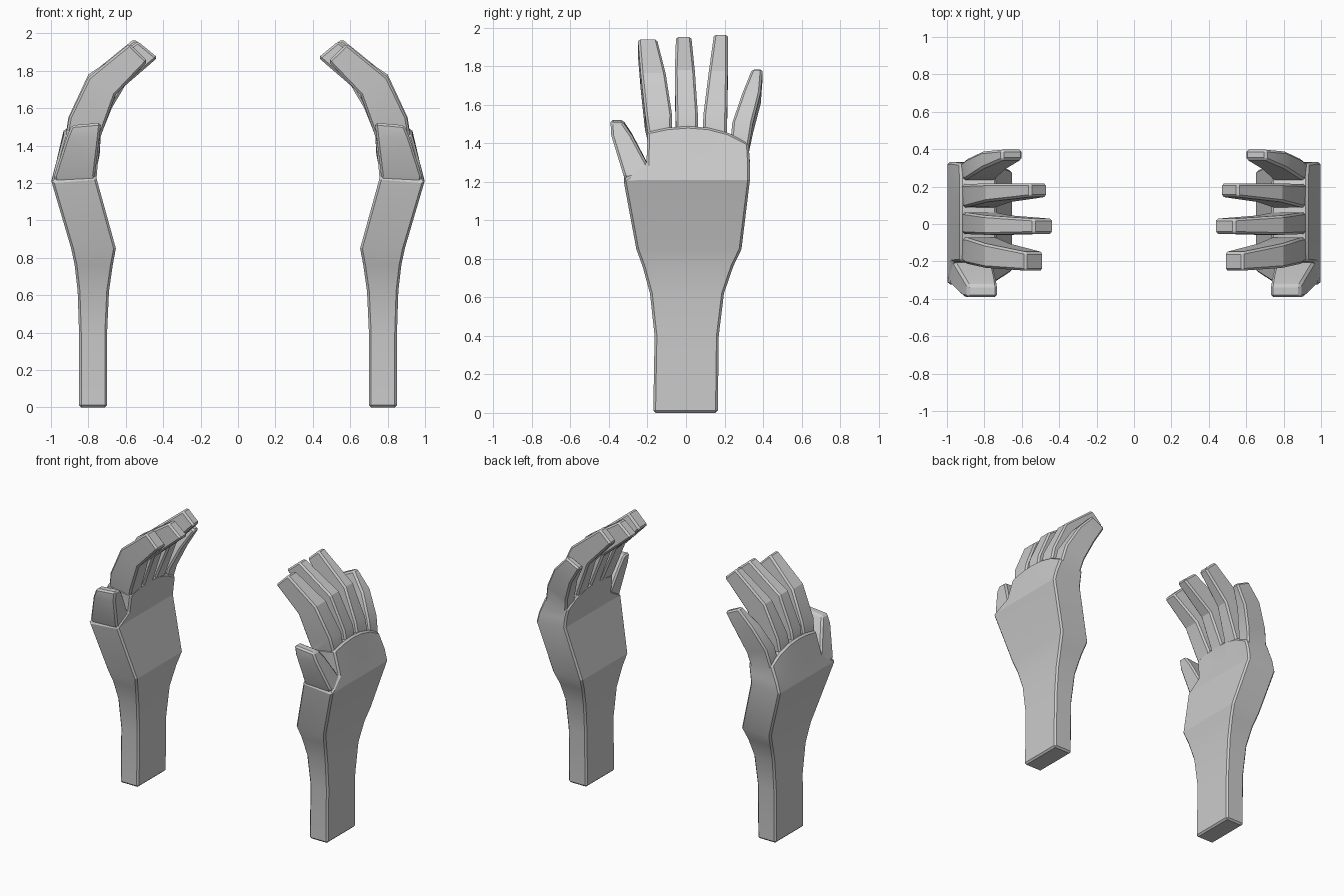
import bpy, bmesh
from math import radians

if "Cube" in bpy.data.objects:
    bpy.data.objects.remove(bpy.data.objects["Cube"])


def ring(bm, outer, inner, y0, y1, drops):
    """Box-like cross-section: outer and inner (x, z), columns along y, z drop per column."""
    n = len(drops) - 1
    ys = [y0 + (y1 - y0) * i / n for i in range(n + 1)]
    pts = [(outer[0], y, outer[1] - d) for y, d in zip(ys, drops)]
    pts += [(inner[0], y, inner[1] - d) for y, d in reversed(list(zip(ys, drops)))]
    return [bm.verts.new(p) for p in pts]


def loft(name, sections, cols=2, top_drops=None, bevel=0.012):
    """Skin the cross-sections into a closed, slightly bevelled solid."""
    bm = bmesh.new()
    rings = []
    for i, s in enumerate(sections):
        last = i == len(sections) - 1
        drops = top_drops if (last and top_drops) else [0] * cols
        rings.append(ring(bm, *s, drops))
    for a, b in zip(rings, rings[1:]):
        for i in range(len(a)):
            j = (i + 1) % len(a)
            bm.faces.new((a[i], a[j], b[j], b[i]))
    # end caps as strips of quads
    for r in (rings[0], rings[-1]):
        n = len(r)
        for i in range(n // 2 - 1):
            q = (r[i], r[i + 1], r[n - 2 - i], r[n - 1 - i])
            bm.faces.new(q if r is rings[-1] else q[::-1])
    bmesh.ops.recalc_face_normals(bm, faces=bm.faces)
    edges = [e for e in bm.edges if e.calc_face_angle(0) > radians(45)]
    bmesh.ops.bevel(bm, geom=edges, offset=bevel, segments=1,
                    affect='EDGES', clamp_overlap=True)
    mesh = bpy.data.meshes.new(name)
    bm.to_mesh(mesh)
    bm.free()
    ob = bpy.data.objects.new(name, mesh)
    bpy.context.collection.objects.link(ob)
    return ob


# forearm, wrist and palm, arched along the knuckles
hand = loft("hands", [
    ((0.85, 0.0), (0.70, 0.0), -0.17, 0.165),
    ((0.85, 0.40), (0.70, 0.40), -0.163, 0.17),
    ((0.857, 0.62), (0.69, 0.62), -0.187, 0.197),
    ((0.873, 0.76), (0.67, 0.76), -0.225, 0.245),
    ((0.892, 0.85), (0.653, 0.85), -0.258, 0.288),
    ((0.998, 1.21), (0.758, 1.23), -0.325, 0.332),
    ((0.977, 1.29), (0.75, 1.30), -0.205, 0.332),
    ((0.93, 1.49), (0.735, 1.46), -0.20, 0.325),
], cols=6, top_drops=[0.03, 0.008, 0, 0.008, 0.035, 0.09])

# thumb and fingers
digits = {
    "thumb": [
        ((0.955, 1.10), (0.745, 1.10), -0.27, -0.12),
        ((0.984, 1.235), (0.765, 1.24), -0.325, -0.17),
        ((0.918, 1.44), (0.74, 1.45), -0.388, -0.28),
        ((0.89, 1.508), (0.732, 1.522), -0.392, -0.327)],
    "index_finger": [
        ((0.93, 1.40), (0.755, 1.38), -0.19, -0.075),
        ((0.903, 1.55), (0.73, 1.46), -0.212, -0.072),
        ((0.80, 1.765), (0.655, 1.67), -0.235, -0.105),
        ((0.58, 1.945), (0.483, 1.85), -0.25, -0.15)],
    "middle_finger": [
        ((0.93, 1.40), (0.755, 1.38), -0.05, 0.062),
        ((0.907, 1.55), (0.73, 1.46), -0.054, 0.062),
        ((0.80, 1.78), (0.65, 1.68), -0.058, 0.046),
        ((0.535, 1.957), (0.43, 1.87), -0.052, 0.028)],
    "ring_finger": [
        ((0.93, 1.40), (0.755, 1.38), 0.085, 0.212),
        ((0.90, 1.55), (0.73, 1.46), 0.09, 0.213),
        ((0.795, 1.775), (0.648, 1.685), 0.118, 0.217),
        ((0.555, 1.97), (0.463, 1.885), 0.145, 0.217)],
    "little_finger": [
        ((0.935, 1.34), (0.76, 1.32), 0.225, 0.32),
        ((0.90, 1.51), (0.735, 1.45), 0.24, 0.348),
        ((0.815, 1.67), (0.675, 1.60), 0.295, 0.388),
        ((0.705, 1.788), (0.595, 1.735), 0.343, 0.398)],
}

# weld each digit onto the palm
bpy.context.view_layer.objects.active = hand
hand.select_set(True)
for name, secs in digits.items():
    digit = loft(name, secs)
    mod = hand.modifiers.new("join_" + name, 'BOOLEAN')
    mod.operation = 'UNION'
    mod.solver = 'EXACT'
    mod.object = digit
    bpy.ops.object.modifier_apply(modifier=mod.name)
    bpy.data.objects.remove(digit)

bpy.ops.object.shade_smooth_by_angle(angle=radians(20))

# opposite hand
mirror = hand.modifiers.new("other_hand", 'MIRROR')
mirror.use_axis = (True, False, False)
mirror.use_mirror_merge = False
